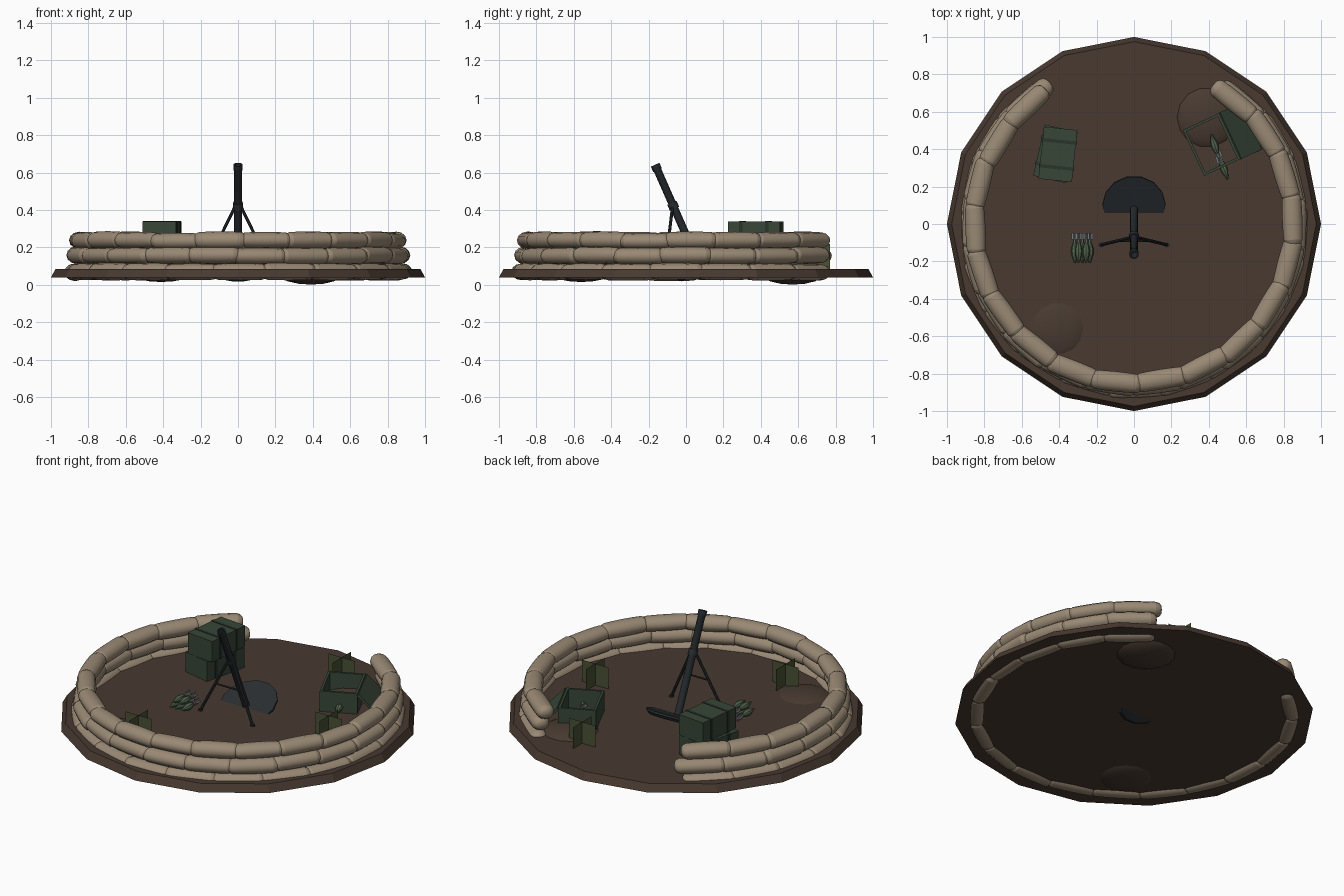
import bpy, bmesh, math, random
from mathutils import Matrix, Vector

if "Cube" in bpy.data.objects:
    bpy.data.objects.remove(bpy.data.objects["Cube"])

random.seed(4)


def mat(name, r, g, b):
    m = bpy.data.materials.new(name)
    m.diffuse_color = (r, g, b, 1)
    m.use_nodes = True
    m.node_tree.nodes["Principled BSDF"].inputs["Base Color"].default_value = m.diffuse_color
    return m


EARTH = mat("earth", .065, .042, .030)
CLOTH = mat("cloth", .32, .25, .175)
GREEN = mat("crate_green", .040, .062, .040)
STRAP = mat("strap_green", .022, .034, .024)
SHELL = mat("shell_green", .085, .13, .075)
STEEL = mat("steel", .022, .027, .030)
GREY = mat("fin_grey", .20, .21, .21)
GRASS = mat("grass", .065, .080, .035)


def finish(name, bm, m, matrix=Matrix(), smooth=False):
    bmesh.ops.recalc_face_normals(bm, faces=bm.faces)
    for f in bm.faces:
        f.smooth = smooth
    me = bpy.data.meshes.new(name)
    bm.to_mesh(me)
    bm.free()
    me.materials.append(m)
    if smooth:
        me.set_sharp_from_angle(angle=math.radians(40))
    return place(name, me, matrix)


def place(name, me, matrix):
    o = bpy.data.objects.new(name, me)
    o.matrix_world = matrix
    bpy.context.collection.objects.link(o)
    return o


def lathe(name, profile, n, m, matrix=Matrix(), smooth=False):
    """Turn (radius, z) points around z; open ends get capped."""
    bm = bmesh.new()
    rings = [[bm.verts.new((r * math.cos(2 * math.pi * i / n), r * math.sin(2 * math.pi * i / n), z))
              for i in range(n)] for r, z in profile]
    for a, b in zip(rings, rings[1:]):
        for i in range(n):
            j = (i + 1) % n
            bm.faces.new((a[i], a[j], b[j], b[i]))
    for ring, (r, z) in ((rings[0], profile[0]), (rings[-1], profile[-1])):
        if r > 0:
            bm.faces.new(ring)
    bmesh.ops.remove_doubles(bm, verts=bm.verts, dist=1e-5)
    return finish(name, bm, m, matrix, smooth)


def boxes(name, items, m, matrix=Matrix()):
    """Several (centre, size) boxes in one mesh."""
    bm = bmesh.new()
    for c, s in items:
        bmesh.ops.create_cube(bm, size=1, matrix=Matrix.Translation(c) @ Matrix.Diagonal((*s, 1)))
    return finish(name, bm, m, matrix)


def aim(a, b):
    a, b = Vector(a), Vector(b)
    return Matrix.Translation(a) @ (b - a).to_track_quat('Z', 'Y').to_matrix().to_4x4()


def rod(name, a, b, r, m, n=8):
    return lathe(name, [(r, 0), (r, (Vector(b) - Vector(a)).length)], n, m, aim(a, b), True)


def at(x, y, z, deg=0):
    return Matrix.Translation((x, y, z)) @ Matrix.Rotation(math.radians(deg), 4, 'Z')


G = .085  # ground level

# Ground disc and low dirt mounds
lathe("ground_disc", [(1, .04), (.975, G)], 16, EARTH)
dome = [(math.sin(math.pi * k / 8), -math.cos(math.pi * k / 8)) for k in range(9)]
for x, y, rx, rz in ((.39, .57, .175, .06), (-.41, -.56, .165, .046)):
    lathe("dirt_mound", dome, 14, EARTH, at(x, y, .061) @ Matrix.Diagonal((rx, rx, rz, 1)), True)

# Sandbag wall: three stacked open rings of plump bags
half = [(0, -1), (.5, -.98), (.8, -.91), (.96, -.77), (1, -.45)]
bag = lathe("sandbag", half + [(1.02, 0)] + [(r, -z) for r, z in reversed(half)], 12, CLOTH, smooth=True)
bag_mesh = bag.data
bpy.data.objects.remove(bag)
for layer, (R, z, a0, a1, n) in enumerate(((.876, .069, 125, 416.5, 17), (.864, .156, 122, 417, 18),
                                           (.847, .236, 124.5, 419, 18))):
    step = math.radians(a1 - a0) / n
    length = R * step / 2 + .022
    for i in range(n):
        a = math.radians(a0) + step * (i + .5)
        yaw = a + random.uniform(-.025, .025)
        rr = R + random.uniform(-.004, .004)
        c, s = math.cos(yaw), math.sin(yaw)
        frame = Matrix(((c, 0, s, rr * math.cos(a)), (s, 0, -c, rr * math.sin(a)),
                        (0, 1, 0, z + random.uniform(-.003, .003)), (0, 0, 0, 1)))
        place(f"sandbag_{layer}_{i}", bag_mesh, frame @ Matrix.Diagonal(
            (.053, .045 + random.uniform(-.002, .002), length, 1)))

# Mortar: tilted base plate, barrel with collars, bipod
foot, muzzle = Vector((0, .078, .09)), Vector((0, -.165, .642))
axis = (muzzle - foot).normalized()
plate = Vector((0, .10, .103))
lathe("base_plate", [(.15, -.028), (.168, -.012), (.168, 0)], 14, STEEL, aim(plate, plate + axis))
L = (muzzle - foot).length
lathe("barrel", [(.021, 0), (.021, L - .035), (.025, L - .03), (.025, L), (.017, L), (.017, L - .06), (0, L - .06)],
      12, STEEL, aim(foot, muzzle), True)
hub = foot + axis * (.33 / axis.z)
rod("bipod_collar", hub - axis * .015, hub + axis * .02, .027, STEEL, 12)
for side in (-1, 1):
    top = Vector((side * .015, -.072, .42))
    toe = Vector((side * .178, -.112, G))
    rod("bipod_leg", top, toe, .0085, STEEL)
    rod("bipod_foot", toe - Vector((0, 0, .005)), toe + Vector((0, 0, .008)), .014, STEEL)
rod("bipod_crossbar", (-.09, -.09, .265), (.09, -.09, .265), .005, STEEL, 6)

# Closed crates, stacked, each with lid line and two straps
for x, y, z, turn in ((-.42, .375, G - .005, -13), (-.407, .372, G + .125, -6)):
    m = at(x, y, z, turn)
    boxes("crate", [((0, 0, .064), (.18, .28, .128))], GREEN, m)
    boxes("crate_straps", [((0, s * .07, .065), (.188, .018, .131)) for s in (-1, 1)], STRAP, m)

# Open crate with its lid leaning on the outside
m = at(.415, .425, G - .005, 25)
boxes("open_crate_walls", [((s * .1, 0, .065), (.014, .27, .13)) for s in (-1, 1)] +
      [((0, s * .128, .065), (.19, .014, .13)) for s in (-1, 1)], GREEN, m)
boxes("open_crate_lid", [((0, 0, 0), (.172, .275, .014))], GREEN,
      m @ Matrix.Translation((.168, 0, .062)) @ Matrix.Rotation(math.radians(46), 4, 'Y'))


# Finned shells
def shell(tail, nose):
    m = aim(tail, nose)
    lathe("shell_body", [(.008, .05), (.017, .075), (.0205, .095), (.019, .115), (.009, .145), (.005, .16), (0, .162)],
          8, SHELL, m, True)
    lathe("shell_tail", [(.007, 0), (.007, .055)], 6, GREY, m)
    boxes("shell_fins", [((0, 0, .018), (.034, .003, .036)), ((0, 0, .018), (.003, .034, .036))], GREY, m)


for row, xs in enumerate(((-.316, -.276, -.236), (-.296, -.256))):
    for x in xs:
        z = G + .02 + row * .034
        shell((x, -.048, z), (x, -.21, z))
shell((.462, .325, .125), (.415, .47, .125))
shell((.445, .39, .125), (.503, .235, .115))

# Grass tufts: crossed upright cards
for x, y in ((.23, .68), (.61, .01), (-.26, -.595)):
    bm = bmesh.new()
    for dx, dy in ((.09, 0), (0, .09)):
        bm.faces.new([bm.verts.new(p) for p in ((-dx, -dy, 0), (dx, dy, 0), (dx, dy, .135), (-dx, -dy, .135))])
    finish("grass_tuft", bm, GRASS, at(x, y, G - .003))
